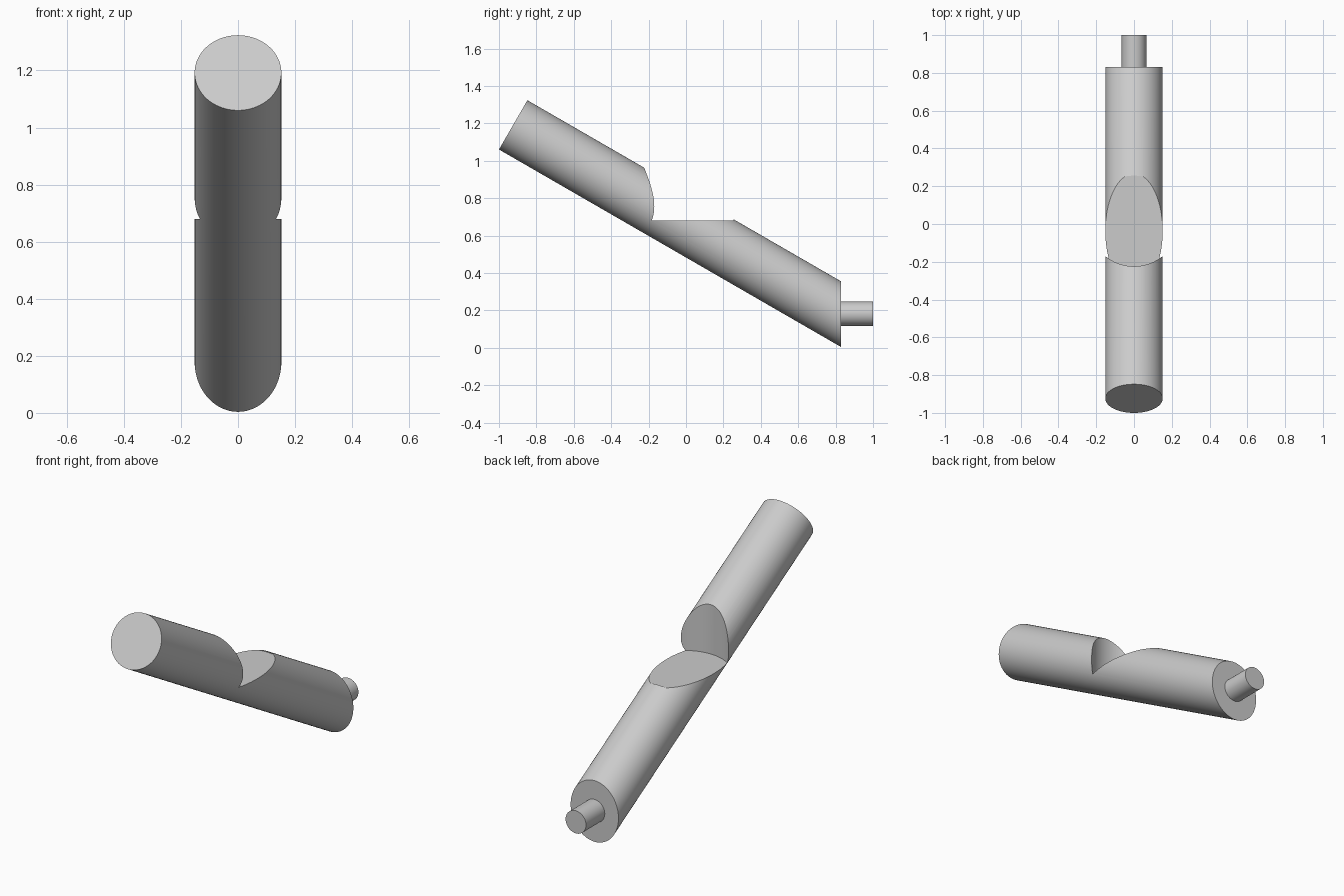
import bpy, bmesh, math
from mathutils import Vector, Matrix

if "Cube" in bpy.data.objects:
    bpy.data.objects.remove(bpy.data.objects["Cube"], do_unlink=True)

grey = bpy.data.materials.new("plain grey")
grey.use_nodes = True
COLOUR = (0.6, 0.6, 0.6, 1)
grey.diffuse_color = COLOUR
grey.node_tree.nodes["Principled BSDF"].inputs["Base Color"].default_value = COLOUR

RADIUS = 0.152
END_Y = 0.83


def rod(name, start, end, radius, sides=96, cut_y=None):
    """Capped cylinder between two points, optionally trimmed at a plane of constant y."""
    start, end = Vector(start), Vector(end)
    axis = end - start
    bm = bmesh.new()
    turn = axis.to_track_quat("Z", "Y").to_matrix().to_4x4()
    bmesh.ops.create_cone(bm, cap_ends=True, segments=sides, radius1=radius, radius2=radius,
                          depth=axis.length, matrix=Matrix.Translation((start + end) / 2) @ turn)
    if cut_y is not None:
        cut = bmesh.ops.bisect_plane(bm, geom=bm.verts[:] + bm.edges[:] + bm.faces[:],
                                     plane_co=(0, cut_y, 0), plane_no=(0, 1, 0), clear_outer=True)
        rim = [g for g in cut["geom_cut"] if isinstance(g, bmesh.types.BMEdge)]
        bmesh.ops.contextual_create(bm, geom=rim)
    bmesh.ops.recalc_face_normals(bm, faces=bm.faces[:])
    mesh = bpy.data.meshes.new(name)
    bm.to_mesh(mesh)
    bm.free()
    mesh.materials.append(grey)
    obj = bpy.data.objects.new(name, mesh)
    bpy.context.collection.objects.link(obj)
    return obj


def select_only(obj):
    bpy.ops.object.select_all(action="DESELECT")
    obj.select_set(True)
    bpy.context.view_layer.objects.active = obj


# Slanted main bar, falling 30 degrees towards the back and trimmed upright
tilt = math.radians(30)
along = Vector((0, math.cos(tilt), -math.sin(tilt)))
top_end = Vector((0, -0.924, 1.192))
bar = rod("slanted_bar", top_end, top_end + along * 2.4, RADIUS, cut_y=END_Y)

# Round upright pocket with a level floor
cutter = rod("pocket_cutter", (0, 0.016, 0.68), (0, 0.016, 1.6), 0.24, 128)
cutter.hide_render = True
cutter.hide_viewport = True
pocket = bar.modifiers.new("pocket", "BOOLEAN")
pocket.operation = "DIFFERENCE"
pocket.solver = "EXACT"
pocket.object = cutter
select_only(bar)
bpy.ops.object.modifier_apply(modifier=pocket.name)
bpy.data.objects.remove(cutter, do_unlink=True)

# Level peg on the back end
peg = rod("back_peg", (0, END_Y - 0.005, 0.182), (0, 1, 0.182), 0.065, 64)

for part in (bar, peg):
    select_only(part)
    bpy.ops.object.shade_smooth_by_angle(angle=math.radians(30))
